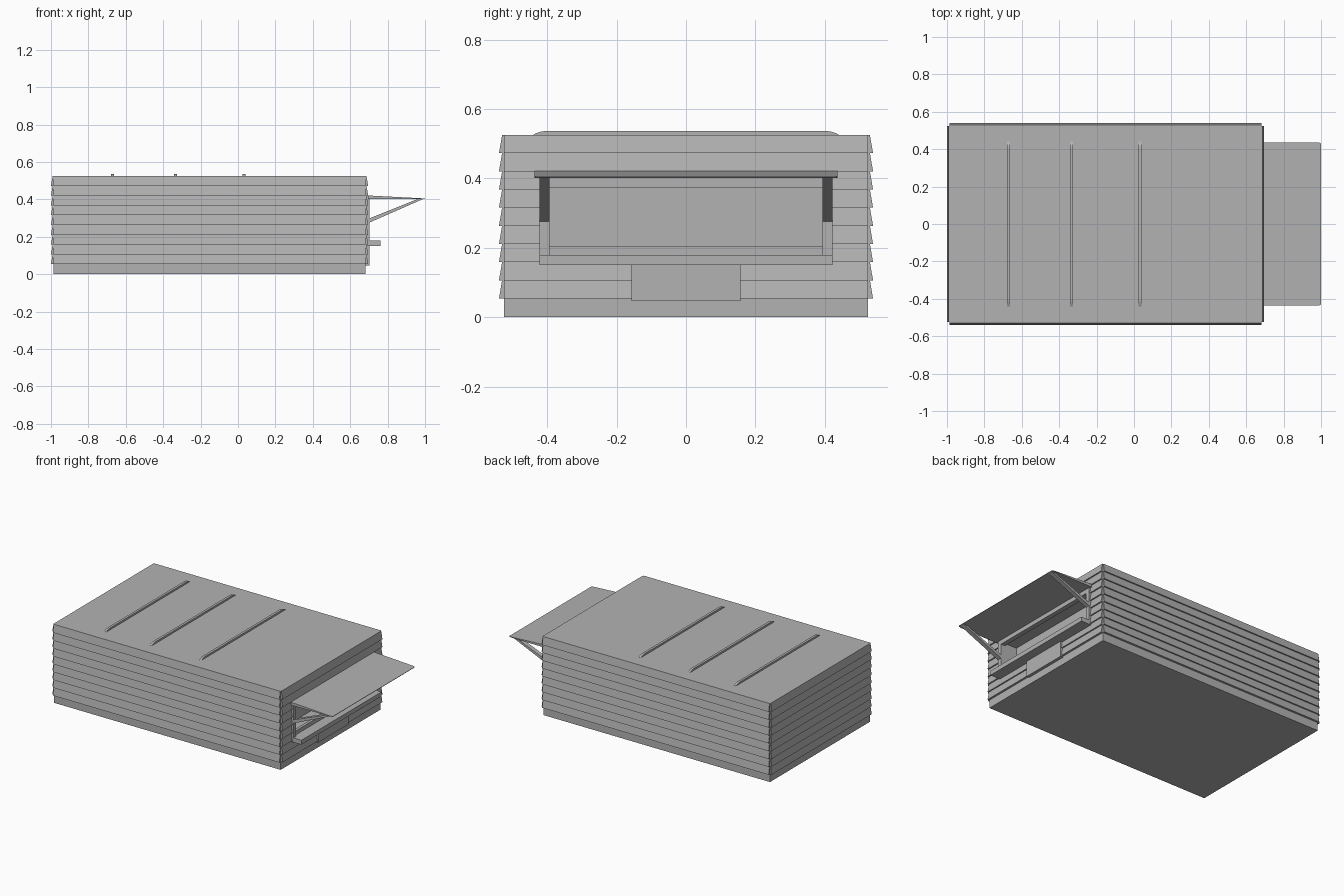
import bpy, bmesh, math

if "Cube" in bpy.data.objects:
    bpy.data.objects.remove(bpy.data.objects["Cube"])

grey = bpy.data.materials.new("mid_grey")
grey.diffuse_color = (0.45, 0.45, 0.45, 1)
grey.use_nodes = True
grey.node_tree.nodes["Principled BSDF"].inputs["Base Color"].default_value = grey.diffuse_color


def add_mesh(name, bm):
    bmesh.ops.recalc_face_normals(bm, faces=bm.faces)
    me = bpy.data.meshes.new(name)
    bm.to_mesh(me)
    bm.free()
    me.materials.append(grey)
    ob = bpy.data.objects.new(name, me)
    bpy.context.collection.objects.link(ob)
    return ob


def extrude(bm, ring, offset):
    """Closed prism from a ring of 3D points."""
    a = [bm.verts.new(p) for p in ring]
    b = [bm.verts.new([c + d for c, d in zip(p, offset)]) for p in ring]
    bm.faces.new(a)
    bm.faces.new(b[::-1])
    n = len(a)
    for i in range(n):
        j = (i + 1) % n
        bm.faces.new((a[i], b[i], b[j], a[j]))


def prism(name, ring, offset):
    bm = bmesh.new()
    extrude(bm, ring, offset)
    return add_mesh(name, bm)


def box(name, x0, x1, y0, y1, z0, z1):
    ring = [(x0, y0, z0), (x1, y0, z0), (x1, y1, z0), (x0, y1, z0)]
    return prism(name, ring, (0, 0, z1 - z0))


X0, X1, Y, TOP = -0.986, 0.682, 0.525, 0.525
BASE, N = 0.054, 9
STEP = (TOP - BASE) / N
LOW, HIGH = 0.014, 0.005

# Main body with recessed serving window
core = box("body", X0, X1, -Y, Y, 0, TOP)
cutter = box("window_cutter", X1 - 0.10, X1 + 0.1, -0.395, 0.395, 0.19, 0.39)
cutter.hide_render = True
mod = core.modifiers.new("window", 'BOOLEAN')
mod.operation = 'DIFFERENCE'
mod.solver = 'EXACT'
mod.object = cutter
bpy.context.view_layer.objects.active = core
core.select_set(True)
bpy.ops.object.modifier_apply(modifier=mod.name)
bpy.data.objects.remove(cutter)


# Overlapping siding boards on all four walls
def wall_boards(name, axis, wall, sign, start, end, gap=None):
    bm = bmesh.new()
    for k in range(N):
        z0 = BASE + k * STEP
        z1 = z0 + STEP
        prof = [(0, z0), (LOW, z0), (HIGH, z1), (0, z1)]
        spans = [(start, end)]
        if gap and 2 <= k <= 6:
            spans = [(start, -gap), (gap, end)]
        for s, e in spans:
            if axis == 'x':
                extrude(bm, [(wall + sign * d, s, z) for d, z in prof], (0, e - s, 0))
            else:
                extrude(bm, [(s, wall + sign * d, z) for d, z in prof], (e - s, 0, 0))
    add_mesh(name, bm)


wall_boards("front_siding", 'y', -Y, -1, X0, X1)
wall_boards("back_siding", 'y', Y, 1, X0, X1)
wall_boards("left_siding", 'x', X0, -1, -Y, Y)
wall_boards("right_siding", 'x', X1, 1, -Y, Y, 0.42)

# Window frame, counter and lower panel
FX0, FX1 = 0.672, 0.703
for s, side in ((-1, "front"), (1, "back")):
    a, b = sorted((s * 0.393, s * 0.422))
    box("window_post_" + side, FX0, FX1, a, b, 0.15, 0.42)
box("window_sill", FX0, 0.69, -0.393, 0.393, 0.16, 0.205)
box("window_header", FX0, FX1, -0.393, 0.393, 0.373, 0.42)
box("counter", FX0, 0.762, -0.422, 0.422, 0.15, 0.179)
box("lower_panel", FX0, 0.702, -0.157, 0.157, 0.047, 0.15)

# Awning: tapered flap with slightly rounded outer corners
AW, RX, RY = 0.437, 0.03, 0.008
outline = [(0.695, -AW)]
for cy, a0 in ((-AW + RY, -90), (AW - RY, 0)):
    for i in range(6):
        t = math.radians(a0 + 18 * i)
        outline.append((1.0 - RX + RX * math.cos(t), cy + RY * math.sin(t)))
outline.append((0.695, AW))
flap = prism("awning", [(x, y, 0) for x, y in outline], (0, 0, 1))
for v in flap.data.vertices:
    t = (v.co.x - 0.695) / 0.305
    v.co.z = (0.421 - 0.016 * t) if v.co.z > 0.5 else (0.401 + 0.001 * t)

# Awning struts
for s, side in ((-1, "front"), (1, "back")):
    y = 0.393 if s > 0 else -0.422
    prism("awning_strut_" + side,
          [(0.70, y, 0.275), (0.70, y, 0.298), (0.965, y, 0.404), (0.99, y, 0.402)],
          (0, 0.029, 0))

# Roof bars with curved ends
half = [(0.44, 0.52), (0.44, 0.526), (0.43, 0.531), (0.418, 0.535), (0.40, 0.537)]
for i, x in enumerate((-0.67, -0.333, 0.032)):
    ring = [(x - 0.008, y, z) for y, z in half]
    ring += [(x - 0.008, -y, z) for y, z in reversed(half)]
    prism("roof_bar_%d" % (i + 1), ring, (0.016, 0, 0))
